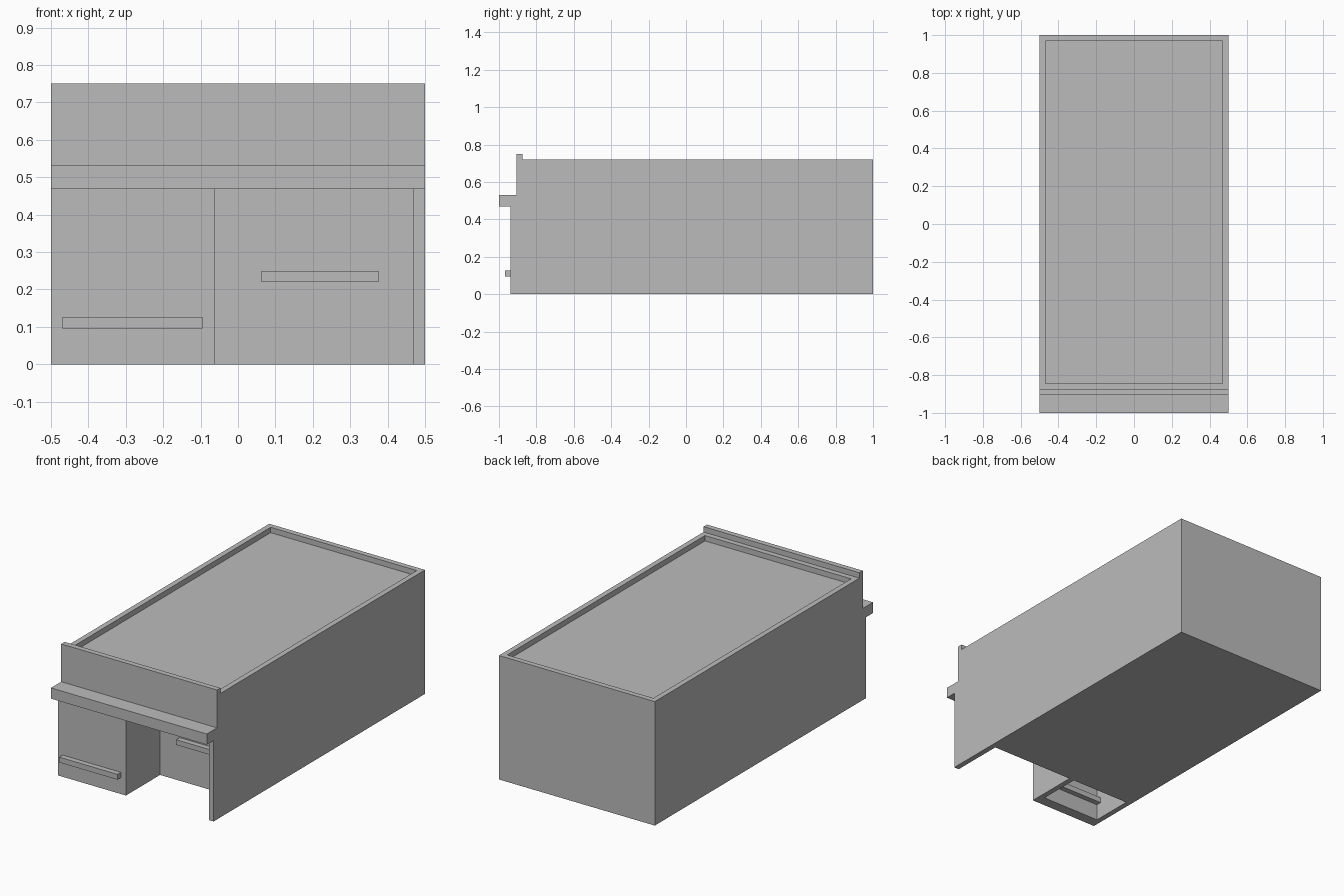
import bpy

old = bpy.data.objects.get("Cube")
if old:
    bpy.data.objects.remove(old, do_unlink=True)

# One plain grey for the whole building
grey = bpy.data.materials.new("plain_grey")
grey.use_nodes = True
colour = (0.5, 0.5, 0.5, 1)
grey.diffuse_color = colour
grey.node_tree.nodes["Principled BSDF"].inputs["Base Color"].default_value = colour


def box(name, x, y, z):
    """Box between (low, high) limits on each axis."""
    bpy.ops.mesh.primitive_cube_add(size=1, location=[sum(r) / 2 for r in (x, y, z)])
    ob = bpy.context.object
    ob.name = name
    ob.scale = [r[1] - r[0] for r in (x, y, z)]
    bpy.ops.object.transform_apply(location=False, rotation=False, scale=True)
    ob.data.materials.append(grey)
    return ob


# Shared dimensions
T = 0.03125                        # wall thickness
SIDE, BACK, FRONT = 0.5, 1.0, -0.9375
ENTRY = -0.625                     # back of the recessed entrance
BAY = -0.0625                      # inner side of the projecting bay
LINTEL, LEDGE_TOP, WALL_TOP = 0.469, 0.531, 0.719
ROOF = WALL_TOP - T
FASCIA = -0.906                    # face of the upper front wall

# Main block behind the entrance
box("main_block", (-SIDE, SIDE), (ENTRY, BACK), (0, ROOF))

# Upper storey over the entrance, and the projecting ledge
box("upper_front", (-SIDE, SIDE), (FASCIA, ENTRY), (LEDGE_TOP, ROOF))
box("ledge", (-SIDE, SIDE), (-1, ENTRY), (LINTEL, LEDGE_TOP))

# Parapet around the sunken roof, with a raised front strip
for name, s in (("left", 1), ("right", -1)):
    x = sorted((s * SIDE, s * (SIDE - T)))
    box(name + "_parapet", x, (FASCIA + T, BACK), (ROOF, WALL_TOP))
inner = (T - SIDE, SIDE - T)
box("back_parapet", inner, (BACK - T, BACK), (ROOF, WALL_TOP))
box("front_parapet", inner, (FASCIA + T, FASCIA + 2 * T), (ROOF, WALL_TOP))
box("front_raised_strip", (-SIDE, SIDE), (FASCIA, FASCIA + T), (ROOF, WALL_TOP + T))

# Ground floor side walls and the hollow bay, open underneath
ground = (0, LINTEL)
box("left_wing_wall", (SIDE - T, SIDE), (FRONT, ENTRY), ground)
box("bay_outer_wall", (-SIDE, T - SIDE), (FRONT + 2 * T, ENTRY), ground)
box("bay_inner_wall", (BAY - T, BAY), (FRONT + 2 * T, ENTRY), ground)
box("bay_front_wall", (-SIDE, BAY), (FRONT, FRONT + 2 * T), ground)

# Horizontal rails through the bay front and the entrance wall
box("bay_rail", (-0.469, -0.095), (FRONT - T, FRONT + 3 * T), (0.095, 0.126))
box("entrance_rail", (0.0625, 0.375), (ENTRY - T, ENTRY + T), (0.22, 0.25))
